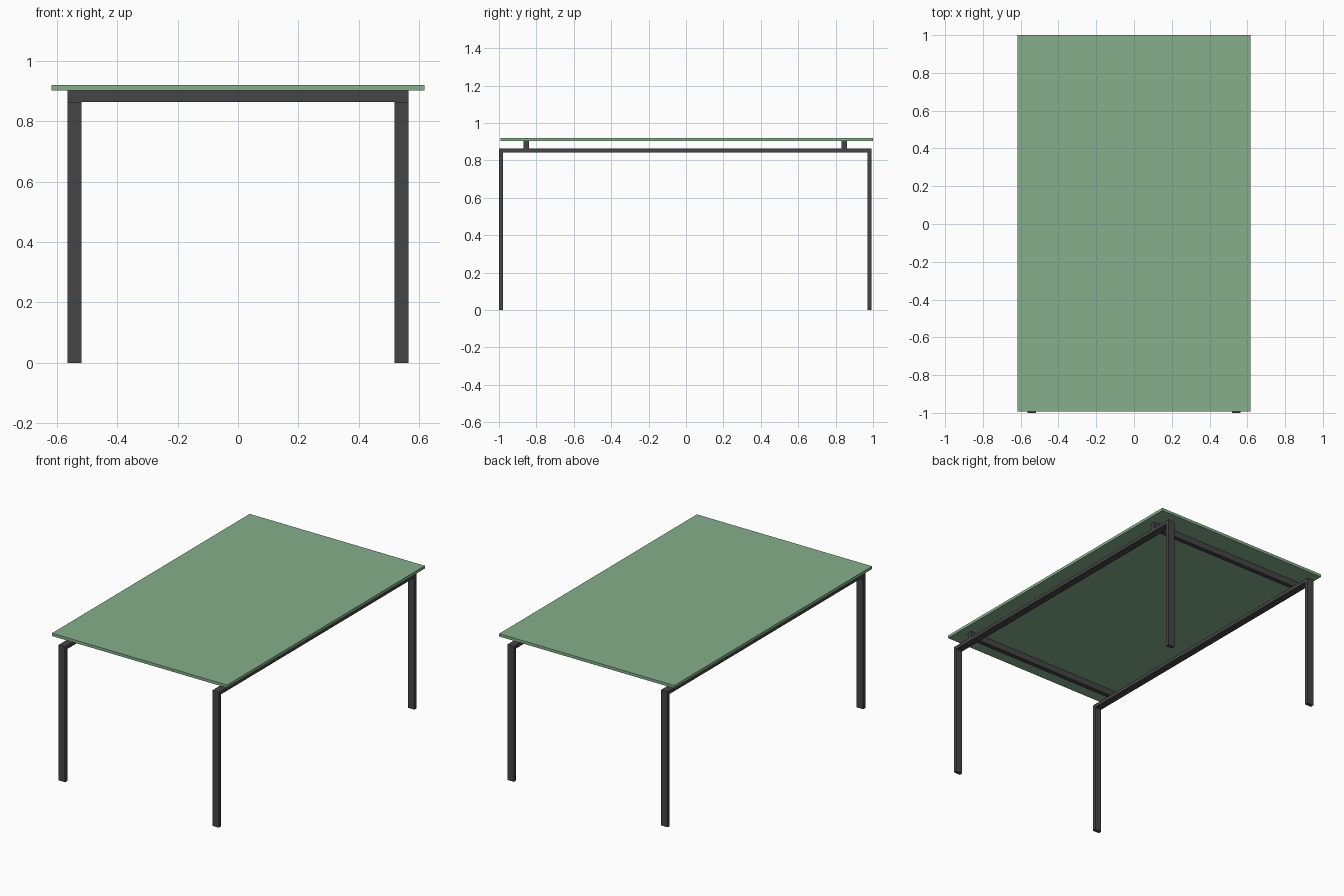
import bpy, bmesh

if "Cube" in bpy.data.objects:
    bpy.data.objects.remove(bpy.data.objects["Cube"])


def material(name, rgb):
    mat = bpy.data.materials.new(name)
    mat.diffuse_color = (*rgb, 1)
    mat.use_nodes = True
    mat.node_tree.nodes["Principled BSDF"].inputs["Base Color"].default_value = mat.diffuse_color
    return mat


def prism(name, outline, x0, x1, mat):
    """Extrude a (y, z) outline along x from x0 to x1."""
    bm = bmesh.new()
    face = bm.faces.new([bm.verts.new((x0, y, z)) for y, z in outline])
    ext = bmesh.ops.extrude_face_region(bm, geom=[face])
    verts = [v for v in ext["geom"] if isinstance(v, bmesh.types.BMVert)]
    bmesh.ops.translate(bm, verts=verts, vec=(x1 - x0, 0, 0))
    bmesh.ops.recalc_face_normals(bm, faces=bm.faces)
    mesh = bpy.data.meshes.new(name)
    bm.to_mesh(mesh)
    bm.free()
    mesh.materials.append(mat)
    obj = bpy.data.objects.new(name, mesh)
    bpy.context.collection.objects.link(obj)
    return obj


def rect(y0, y1, z0, z1):
    return [(y0, z0), (y1, z0), (y1, z1), (y0, z1)]


glass = material("green_glass", (0.24, 0.43, 0.26))
metal = material("dark_metal", (0.06, 0.06, 0.06))

X_IN, X_OUT = 0.519, 0.565      # leg width range
Y0, Y1 = -1.0, 0.993            # frame ends
T = 0.022                       # leg and rail thickness
RAIL_TOP, GLASS_BOTTOM, GLASS_TOP = 0.864, 0.903, 0.921

# Side frames: a long rail with a leg at each end
for side, s in (("left", -1), ("right", 1)):
    prism(f"{side}_rail", rect(Y0, Y1, RAIL_TOP - T, RAIL_TOP), s * X_IN, s * X_OUT, metal)
    for end, y in (("front", Y0), ("back", Y1 - T)):
        prism(f"{end}_{side}_leg", rect(y, y + T, 0, RAIL_TOP - T), s * X_IN, s * X_OUT, metal)

# Crossbars resting on the rails and carrying the top
for end, y in (("front", -0.855), ("back", 0.847)):
    prism(f"{end}_crossbar", rect(y - 0.0145, y + 0.0145, RAIL_TOP, GLASS_BOTTOM),
          -X_OUT, X_OUT, metal)

# Table top
prism("table_top", rect(-0.992, 1.0, GLASS_BOTTOM, GLASS_TOP), -0.618, 0.618, glass)
